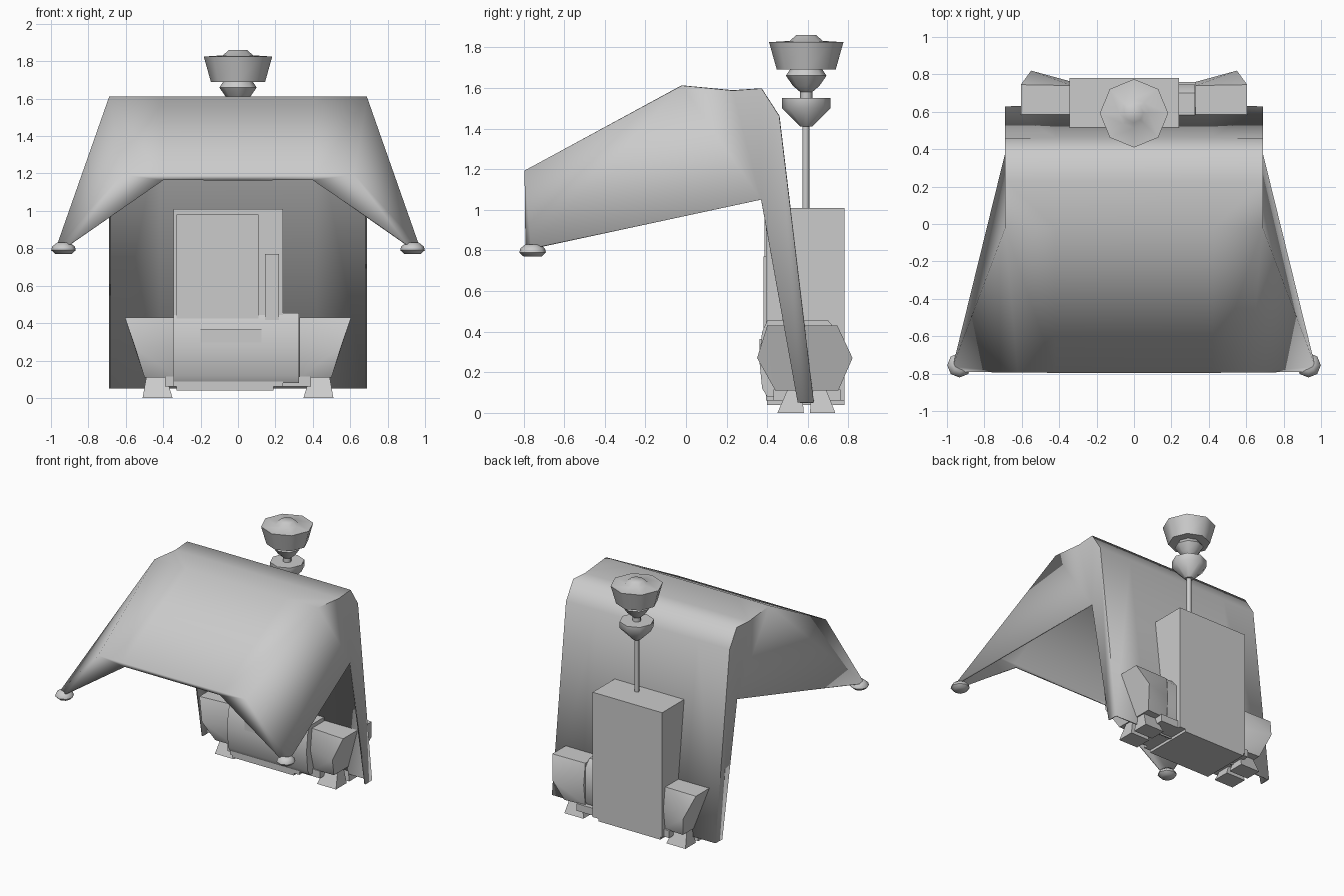
import bpy, bmesh
from math import radians, cos, sin, tau

if "Cube" in bpy.data.objects:
    bpy.data.objects.remove(bpy.data.objects["Cube"])


def finish(name, bm, mirror=False, smooth=None):
    bmesh.ops.recalc_face_normals(bm, faces=bm.faces)
    me = bpy.data.meshes.new(name)
    bm.to_mesh(me)
    bm.free()
    ob = bpy.data.objects.new(name, me)
    bpy.context.collection.objects.link(ob)
    if smooth:
        for p in me.polygons:
            p.use_smooth = True
        me.set_sharp_from_angle(angle=radians(smooth))
    if mirror:
        m = ob.modifiers.new("Mirror", 'MIRROR')
        m.use_clip = True
    return ob


def hull(name, pts, mirror=False, smooth=None):
    """Convex solid through the given corner points."""
    bm = bmesh.new()
    for p in pts:
        bm.verts.new(p)
    bmesh.ops.convex_hull(bm, input=bm.verts)
    bmesh.ops.dissolve_limit(bm, angle_limit=radians(1), verts=bm.verts, edges=bm.edges)
    return finish(name, bm, mirror, smooth)


def box(name, x, y, z, mirror=False):
    return hull(name, [(a, b, c) for a in x for b in y for c in z], mirror)


def frustum(name, x0, y0, z0, x1, y1, z1, mirror=False):
    pts = [(a, b, z0) for a in x0 for b in y0] + [(a, b, z1) for a in x1 for b in y1]
    return hull(name, pts, mirror)


def lathe(name, profile, cx, cy, n=8, mirror=False):
    """Capped solid of revolution from (radius, z) pairs."""
    bm = bmesh.new()
    rings = [[bm.verts.new((cx + r * cos(tau * i / n), cy + r * sin(tau * i / n), z))
              for i in range(n)] for r, z in profile]
    for a, b in zip(rings, rings[1:]):
        for i in range(n):
            j = (i + 1) % n
            bm.faces.new((a[i], a[j], b[j], b[i]))
    bm.faces.new(rings[0])
    bm.faces.new(rings[-1])
    return finish(name, bm, mirror, 46)


# Canopy: half of the roof, wall and wing, mirrored and thickened
bm = bmesh.new()
V = bm.verts.new
F = bm.faces.new
spine = [(-.02, 1.607), (.23, 1.583), (.37, 1.593), (.455, 1.46), (.625, .05)]
rows = [[V((x, y, z)) for x in (0, .42, .685)] for y, z in spine]
front = [V((x, -.79, 1.19)) for x in (0, .42, .62)]
arch = V((.40, -.785, 1.165))
arch_mid = V((0, -.785, 1.165))
lip = V((.90, -.785, .82))
corner = V((.965, -.76, .81))
pit = V((.685, .37, 1.05))
foot = V((.685, .55, .05))
for i in (0, 1):
    F((front[i], front[i + 1], rows[0][i + 1], rows[0][i]))
F((arch_mid, arch, front[1], front[0]))
F((arch, front[2], front[1]))
F((arch, lip, front[2]))            # front gusset
F((front[2], lip, corner))
F((front[2], corner, rows[0][2]))   # wing
F((corner, pit, rows[0][2]))
for a, b in zip(rows, rows[1:]):
    for i in (0, 1):
        F((a[i], a[i + 1], b[i + 1], b[i]))
    if b is not rows[-1]:
        F((a[2], pit, b[2]))
F((rows[-2][2], pit, foot, rows[-1][2]))
canopy = finish("canopy", bm, True, 75)
sol = canopy.modifiers.new("Thickness", 'SOLIDIFY')
sol.thickness = .012
sol.offset = 0

# Pads under the canopy's front corners
lathe("canopy_pad", [(.045, .77), (.066, .79), (.06, .81), (.035, .83)], .933, -.755, 8, True)

# Cabinet with door and vertical side strip
box("cabinet", (-.345, .24), (.395, .78), (.06, 1.01))
box("cabinet_door", (-.33, .11), (.386, .42), (.40, .98))
box("cabinet_strip", (.145, .22), (.382, .42), (.40, .77))

# Rounded drum across the cabinet's base, with a front panel
drum = [(.375, .40), (.40, .455), (.70, .455), (.745, .40), (.745, .14), (.70, .08),
        (.40, .08), (.375, .12), (.36, .27)]
hull("drum", [(x, y, z) for x in (-.345, .325) for y, z in drum], smooth=40)
box("drum_panel", (-.20, .125), (.363, .40), (.25, .365))

# Flared side pods
outer = [(.55, .35, .27), (.605, .40, .43), (.605, .745, .43), (.55, .82, .27),
         (.50, .75, .11), (.50, .44, .11)]
inner = [(.33, .40, .27), (.33, .42, .43), (.33, .74, .43), (.33, .76, .27),
         (.33, .74, .11), (.33, .44, .11)]
hull("side_pod", outer + inner, True, 40)

# Base plates and feet
box("base_plate", (-.33, .19), (.40, .78), (.04, .09))
box("base_beam", (-.39, .39), (.43, .76), (.06, .115))
for nm, y0, y1 in (("front_foot", (.45, .58), (.50, .57)), ("rear_foot", (.61, .735), (.62, .69))):
    frustum(nm, (.35, .51), y0, 0, (.385, .49), y1, .115, True)

# Mast and its faceted heads
lathe("mast", [(.017, 1.0), (.017, 1.43)], 0, .59)
lathe("mast_lower_head", [(.03, 1.41), (.12, 1.50), (.12, 1.55), (.03, 1.55), (.03, 1.58),
                          (.065, 1.61), (.10, 1.66), (.08, 1.69)], 0, .592)
lathe("mast_upper_head", [(.145, 1.69), (.183, 1.825), (.08, 1.832), (.05, 1.86)], 0, .592)
